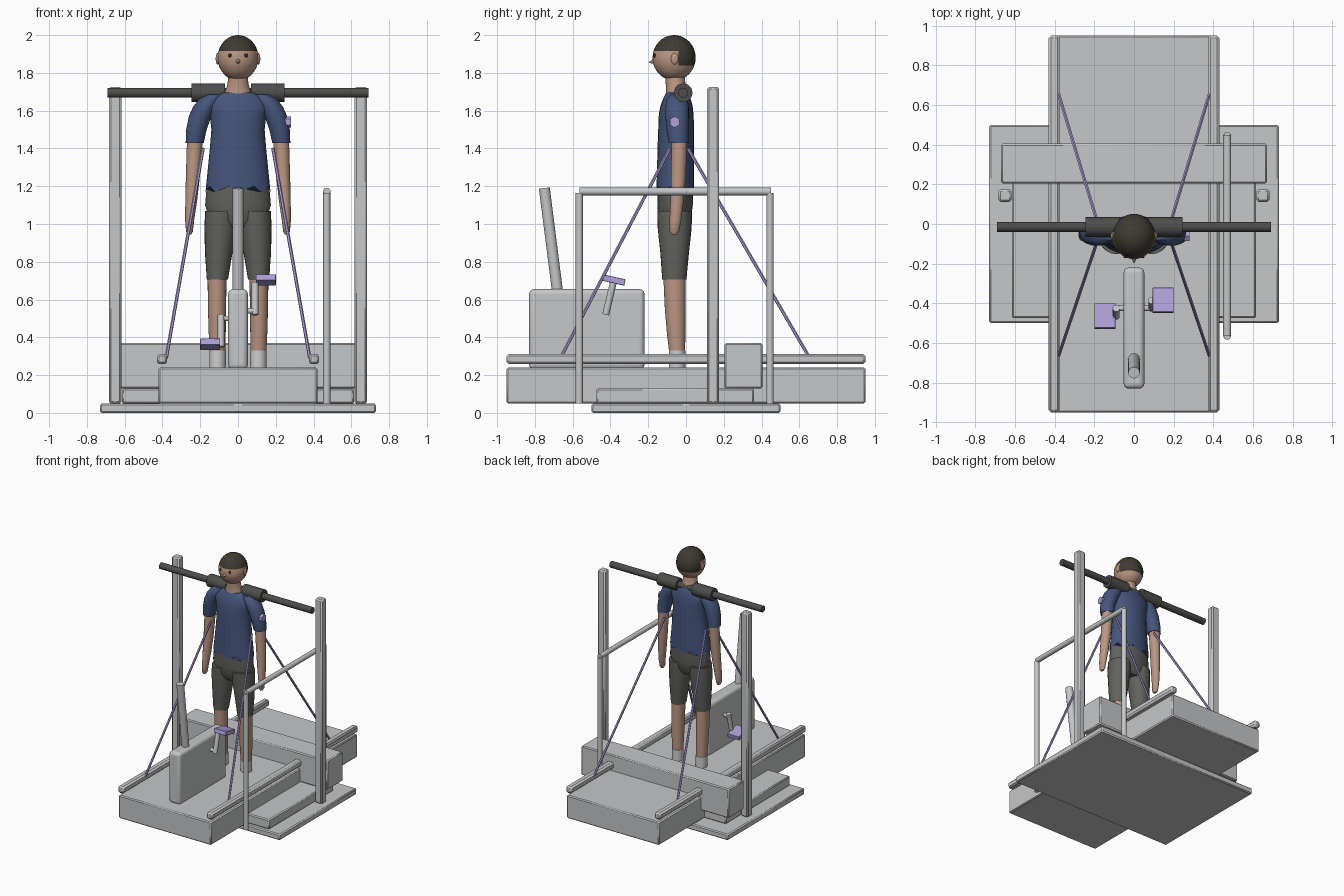
import bpy, bmesh, math
from mathutils import Vector, Matrix

default = bpy.data.objects.get("Cube")
if default:
    bpy.data.objects.remove(default, do_unlink=True)


def material(name, r, g, b):
    mat = bpy.data.materials.new(name)
    mat.use_nodes = True
    mat.diffuse_color = (r, g, b, 1)
    bsdf = next(n for n in mat.node_tree.nodes if n.type == 'BSDF_PRINCIPLED')
    bsdf.inputs["Base Color"].default_value = (r, g, b, 1)
    return mat


metal = material("light grey", .56, .57, .58)
rubber = material("dark grey padding", .075, .075, .07)
cloth = material("navy cloth", .06, .09, .2)
shorts_grey = material("shorts grey", .12, .12, .11)
skin = material("skin", .5, .31, .23)
hair = material("brown hair", .05, .042, .032)
purple = material("light purple", .44, .35, .7)
sock_white = material("sock grey", .62, .62, .62)
eye_dark = material("eye dark", .03, .025, .025)


def add(name, bm, *mats):
    bmesh.ops.recalc_face_normals(bm, faces=bm.faces)
    mesh = bpy.data.meshes.new(name)
    bm.to_mesh(mesh)
    bm.free()
    obj = bpy.data.objects.new(name, mesh)
    bpy.context.collection.objects.link(obj)
    for mat in mats:
        mesh.materials.append(mat)
    return obj


def box(name, x, y, z, mat=metal, bevel=.008, segments=1):
    """Box from (low, high) ranges on each axis."""
    ranges = (x, y, z)
    size = [hi - lo for lo, hi in ranges]
    centre = [(hi + lo) / 2 for lo, hi in ranges]
    bm = bmesh.new()
    bmesh.ops.create_cube(bm, size=1, matrix=Matrix.Translation(centre) @ Matrix.Diagonal((*size, 1)))
    obj = add(name, bm, mat)
    mod = obj.modifiers.new("rounded edges", 'BEVEL')
    mod.width, mod.segments = bevel, segments
    return obj


def tube(name, a, b, radius, mat=metal, sides=16, tip=None):
    a, b = Vector(a), Vector(b)
    turn = (b - a).to_track_quat('Z', 'Y').to_matrix().to_4x4()
    bm = bmesh.new()
    bmesh.ops.create_cone(bm, cap_ends=True, segments=sides, radius1=radius,
                          radius2=radius if tip is None else tip, depth=(b - a).length,
                          matrix=Matrix.Translation((a + b) / 2) @ turn)
    return add(name, bm, mat)


def ball(name, centre, radii, *mats, cuts=()):
    bm = bmesh.new()
    bmesh.ops.create_uvsphere(bm, u_segments=32, v_segments=20, radius=1,
                              matrix=Matrix.Translation(centre) @ Matrix.Diagonal((*radii, 1)))
    for point, normal in cuts:
        bmesh.ops.bisect_plane(bm, geom=bm.verts[:] + bm.edges[:] + bm.faces[:],
                               plane_co=point, plane_no=normal)
    return add(name, bm, *mats)


def loft(name, rings, mat, side=1, jagged=0, sides=24):
    """Skin of ellipses; each ring is z, x, y, x radius, y radius."""
    bm = bmesh.new()
    loops = []
    for i, (z, x, y, rx, ry) in enumerate(rings):
        loop = []
        for k in range(sides):
            t = math.tau * k / sides
            drop = jagged * (k % 3 - 1) if i == 0 else 0
            loop.append(bm.verts.new((side * x + rx * math.cos(t), y + ry * math.sin(t), z + drop)))
        loops.append(loop)
    for low, high in zip(loops, loops[1:]):
        for k in range(sides):
            n = (k + 1) % sides
            bm.faces.new((low[k], low[n], high[n], high[k]))
    bm.faces.new(loops[0])
    bm.faces.new(loops[-1])
    return add(name, bm, mat)


# Platform and treadmill
box("base_plate", (-.73, .73), (-.5, .5), (0, .05))
box("step", (-.615, .615), (-.475, .36), (.05, .13))
box("treadmill_deck", (-.42, .42), (-.95, .95), (.05, .24))
box("rear_housing", (-.67, .67), (.205, .405), (.13, .37))

# Barbell rack
tube("barbell", (-.69, -.015, 1.695), (.69, -.015, 1.695), .026, rubber)
for side, label in ((1, "left"), (-1, "right")):
    box(label + "_deck_rail", sorted((side * .375, side * .43)), (-.95, .95), (.258, .312), bevel=.012)
    box(label + "_rack_post", sorted((side * .617, side * .683)), (.112, .175), (.05, 1.725), bevel=.01)
    tube(label + "_barbell_pad", (side * .07, -.015, 1.695), (side * .245, -.015, 1.695), .05, rubber, 12)

# Side handrail
for y, label in ((-.565, "front"), (.445, "rear")):
    tube(label + "_handrail_post", (.47, y, .05), (.47, y, 1.165), .019)
tube("handrail", (.47, -.565, 1.172), (.47, .45, 1.172), .02)

# Pedal stand with handle
box("pedal_stand", (-.052, .052), (-.83, -.22), (.23, .655), bevel=.025, segments=4)
tube("stand_handle", (0, -.68, .64), (0, -.75, 1.19), .029)
for side, label in ((1, "left"), (-1, "right")):
    end = Vector((side * .09, -.425 + side * .04, .52 + side * .17))
    tube(label + "_crank", (side * .09, -.425, .52), end, .018)
    tube(label + "_crank_axle", (side * .04, -.425, .52 + side * .02), (side * .09, -.425, .52 + side * .02), .014)
    pedal = box(label + "_pedal", (-.053, .053), (-.063, .063), (-.017, .017), purple, .002)
    pedal.location = (side * .147, end.y, end.z + .014)
    pedal.rotation_euler.x = -.22

# Harness straps and sleeve badge
for side, label in ((1, "left"), (-1, "right")):
    for start, y, where in ((-.085, -.665, "front"), (.01, .655, "rear")):
        tube(f"{label}_{where}_strap", (side * .185, start, 1.4), (side * .38, y, .29), .009, purple, 6)
tube("sleeve_badge", (.25, -.06, 1.54), (.28, -.06, 1.54), .03, purple, 6)

# Torso and hips
loft("shirt_body", [(1.185, 0, -.057, .172, .1), (1.3, 0, -.055, .159, .098), (1.4, 0, -.054, .149, .097),
                    (1.5, 0, -.052, .141, .095), (1.58, 0, -.052, .15, .092), (1.63, 0, -.05, .165, .084),
                    (1.67, 0, -.048, .135, .07), (1.695, 0, -.047, .085, .058)], cloth, jagged=.016)
loft("shorts_hips", [(.98, 0, -.06, .1, .06), (1.02, 0, -.06, .15, .085), (1.1, 0, -.058, .174, .094),
                     (1.21, 0, -.057, .165, .094)], shorts_grey)
loft("neck", [(1.66, 0, -.05, .075, .06), (1.705, 0, -.05, .068, .056), (1.74, 0, -.055, .055, .052),
              (1.8, 0, -.06, .052, .052)], skin)

# Limbs
for side, label in ((1, "left"), (-1, "right")):
    loft(label + "_sleeve", [(1.43, .229, -.04, .048, .052), (1.5, .22, -.045, .054, .058),
                             (1.57, .2, -.047, .06, .062), (1.62, .175, -.047, .063, .062),
                             (1.66, .15, -.047, .058, .055), (1.685, .12, -.047, .045, .035)], cloth, side)
    loft(label + "_forearm", [(.945, .257, -.062, .01, .015), (.96, .257, -.062, .018, .025),
                              (1.02, .256, -.056, .024, .031), (1.12, .248, -.048, .031, .035),
                              (1.25, .239, -.04, .037, .039), (1.45, .228, -.035, .042, .042)], skin, side)
    loft(label + "_shorts_leg", [(.705, .109, -.062, .056, .064), (.85, .102, -.06, .073, .076),
                                 (.98, .094, -.06, .084, .09), (1.07, .09, -.06, .084, .092)], shorts_grey, side)
    loft(label + "_shin", [(.32, .108, -.047, .042, .042), (.42, .11, -.052, .045, .049),
                           (.55, .111, -.057, .048, .055), (.72, .111, -.061, .05, .059)], skin, side)
    loft(label + "_sock", [(.235, .108, -.047, .043, .044), (.33, .108, -.047, .044, .044)], sock_white, side)

# Head with hair cut into the skull surface
head_centre = Vector((0, -.063, 1.88))
hairline, nape, temple = 1.915, 1.84, -.04
head = ball("head", head_centre, (.108, .114, .12), skin, hair,
            cuts=(((0, 0, hairline), (0, 0, 1)), ((0, 0, nape), (0, 0, 1)), ((0, temple, 0), (0, 1, 0))))
for face in head.data.polygons:
    c = face.center
    face.material_index = int(c.z > hairline or (c.z > nape and c.y > temple))
for side, label in ((1, "left"), (-1, "right")):
    ball(label + "_ear", (side * .108, -.06, 1.875), (.01, .02, .03), skin)
    ball(label + "_eye", (side * .043, -.166, 1.893), (.011, .006, .011), eye_dark)
tube("nose", (0, -.168, 1.862), (0, -.195, 1.856), .014, skin, 12, tip=.004)

# Smooth shading with crisp edges
bpy.ops.object.select_all(action='DESELECT')
for obj in bpy.context.collection.objects:
    if obj.type == 'MESH':
        obj.select_set(True)
        bpy.context.view_layer.objects.active = obj
bpy.ops.object.shade_smooth_by_angle(angle=math.radians(35))
